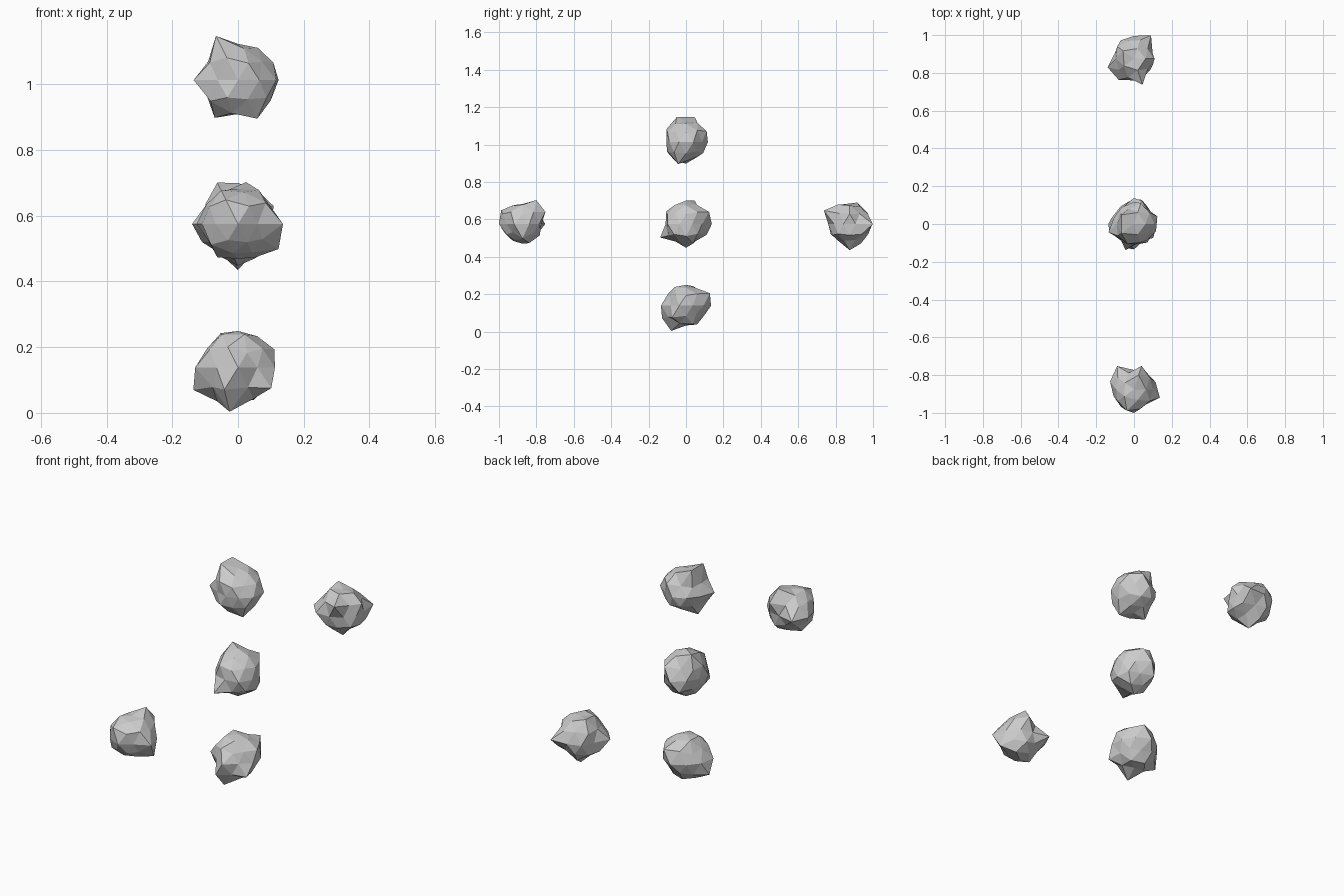
import bpy, bmesh, random
from math import radians, cos, sin
from mathutils import Vector

if "Cube" in bpy.data.objects:
    bpy.data.objects.remove(bpy.data.objects["Cube"])


def direction(az, el):
    a, e = radians(az), radians(el)
    return Vector((cos(a) * cos(e), sin(a) * cos(e), sin(e)))


def rock(name, centre, seed, bumps):
    """Low-poly icosphere, randomly roughened, with corners pulled to set radii.
    bumps: (azimuth, elevation, radius)"""
    rng = random.Random(seed)
    bm = bmesh.new()
    bmesh.ops.create_icosphere(bm, subdivisions=2, radius=1.0)
    dirs = {v: v.co.normalized() for v in bm.verts}
    for v, d in dirs.items():
        v.co = d * rng.uniform(0.1, 0.124)
    for az, el, r in bumps:
        t = direction(az, el)
        v = max(dirs, key=lambda k: dirs[k].dot(t))
        v.co = dirs[v] * r
    mesh = bpy.data.meshes.new(name)
    bm.to_mesh(mesh)
    bm.free()
    ob = bpy.data.objects.new(name, mesh)
    ob.location = centre
    bpy.context.collection.objects.link(ob)


# Column of three rocks
rock("top_rock", (0, 0, 1.013), 1, [
    (216, 58, .158), (144, 58, .156), (18, 0, .13), (198, 0, .142),
    (180, -58, .135), (324, -58, .138), (72, 27, .13), (90, 0, .117),
    (252, 32, .13)])
rock("middle_rock", (0, 0, .575), 2, [
    (252, -27, .162), (144, 58, .148), (0, 90, .125), (72, 27, .145),
    (90, 0, .138), (108, -32, .13), (0, -90, .127), (252, 32, .13)])
rock("bottom_rock", (0, 0, .138), 3, [
    (252, -58, .158), (72, 27, .15), (90, 0, .134), (180, -27, .152),
    (252, -27, .15), (270, 0, .134), (0, 58, .112), (216, 58, .118),
    (288, 58, .118), (198, 0, .137), (324, -27, .14)])

# Rocks set out to the front and back
rock("front_rock", (0, -.875, .575), 4, [
    (342, 0, .144), (0, -32, .145), (270, 0, .125), (72, 58, .15),
    (126, 0, .152), (72, 27, .145), (252, 32, .14), (162, 0, .133)])
rock("back_rock", (0, .875, .575), 5, [
    (288, 27, .162), (54, 0, .153), (198, 0, .147), (0, -90, .14),
    (234, 0, .138), (126, 0, .12), (144, 58, .135), (342, 0, .105)])
